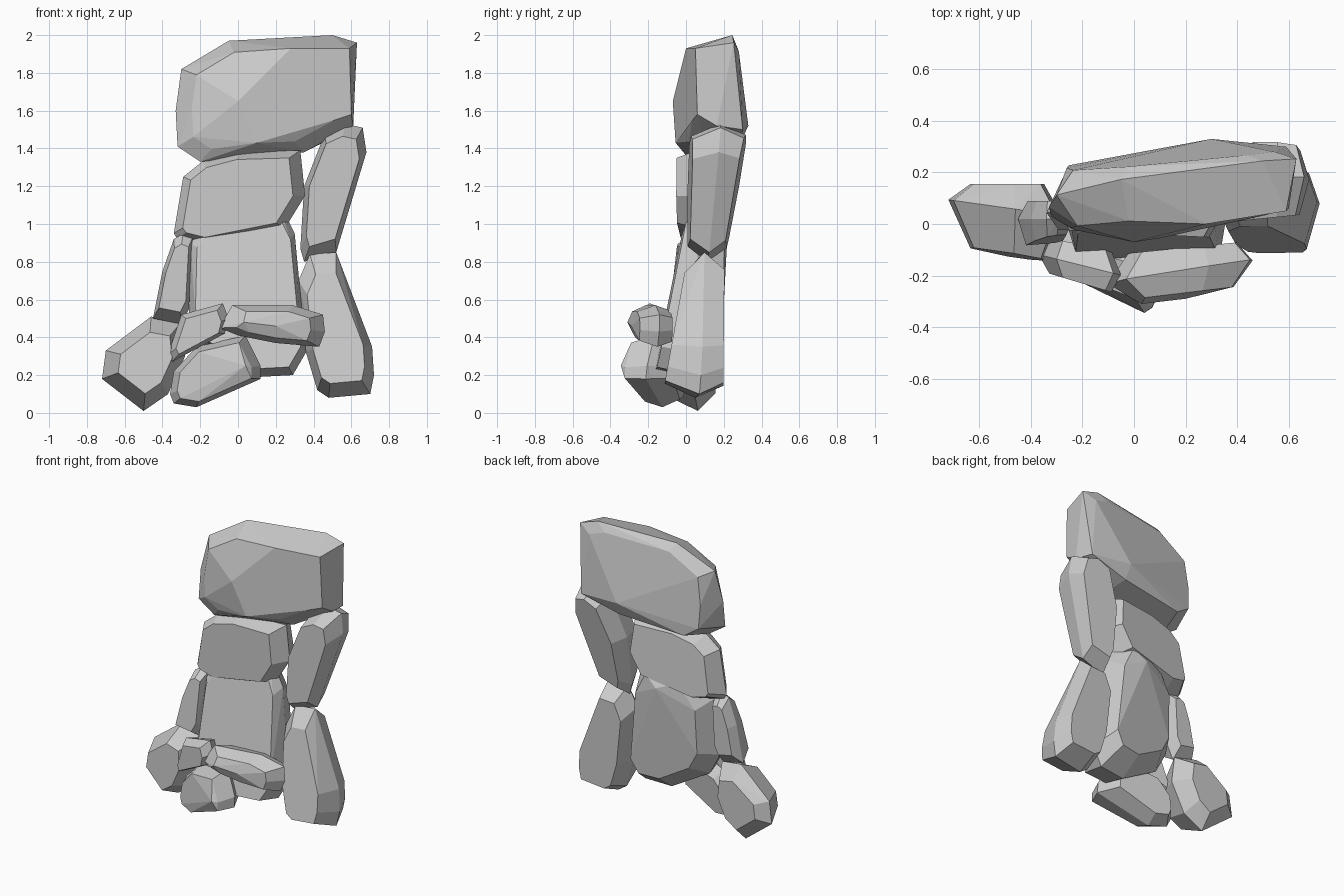
import bpy, bmesh, math


def rock(name, outline, front, middle, back, peaks=()):
    """Convex boulder: a front-view outline repeated on three tilted planes.
    Each plane is (y, slope along x, slope along z, outline scale)."""
    cx = sum(p[0] for p in outline) / len(outline)
    cz = sum(p[1] for p in outline) / len(outline)
    bm = bmesh.new()
    for y, ax, az, s in (front, middle, back):
        for x, z in outline:
            dx, dz = (x - cx) * s, (z - cz) * s
            bm.verts.new((cx + dx, y + ax * dx + az * dz, cz + dz))
    for p in peaks:
        bm.verts.new(p)
    hull = bmesh.ops.convex_hull(bm, input=bm.verts[:])
    loose = {g for g in hull["geom_interior"] + hull["geom_unused"]
             if isinstance(g, bmesh.types.BMVert)}
    bmesh.ops.delete(bm, geom=list(loose), context='VERTS')
    bmesh.ops.dissolve_limit(bm, angle_limit=math.radians(6),
                             verts=bm.verts[:], edges=bm.edges[:])
    bmesh.ops.recalc_face_normals(bm, faces=bm.faces[:])
    mesh = bpy.data.meshes.new(name)
    bm.to_mesh(mesh)
    bm.free()
    obj = bpy.data.objects.new(name, mesh)
    bpy.context.collection.objects.link(obj)


# Large top boulder
rock("top_boulder",
     [(-.33, 1.6), (-.30, 1.82), (-.05, 1.97), (.5, 2.0), (.63, 1.96),
      (.61, 1.52), (.35, 1.38), (-.2, 1.33), (-.32, 1.41)],
     (.01, .07, .04, .8), (.13, .12, .2, 1), (.25, .1, -.06, .84),
     [(0, -.07, 1.65), (.28, .0, 1.93), (.59, .05, 1.93), (.3, .33, 1.52),
      (.59, .3, 1.5), (.6, .06, 1.58), (.1, -.055, 1.43)])

# Torso
rock("chest",
     [(-.34, .95), (-.29, 1.25), (-.19, 1.33), (0, 1.38), (.33, 1.39),
      (.355, 1.15), (.25, .98), (-.2, .89), (-.32, .92)],
     (-.035, -.05, 0, .84), (.05, .02, .0, 1), (.18, .12, -.07, .8))
rock("belly",
     [(-.25, .9), (-.1, 1.12), (.2, 1.15), (.3, .95), (.33, .6), (.36, .32),
      (.29, .2), (.1, .19), (-.18, .35), (-.26, .5)],
     (-.08, .02, .2, .9), (.03, .08, .05, 1), (.17, .14, .04, .75),
     [(.08, .22, .95)])

# Raised-side arm (x positive)
rock("right_upper_arm",
     [(.33, .87), (.35, 1.2), (.46, 1.48), (.57, 1.53), (.66, 1.51),
      (.68, 1.38), (.52, .85), (.35, .8)],
     (.02, .1, .0, .8), (.15, .05, .08, 1), (.27, -.1, .2, .82))
rock("right_forearm",
     [(.32, .7), (.38, .84), (.52, .85), (.71, .35), (.72, .2),
      (.70, .1), (.48, .08), (.42, .12), (.36, .32)],
     (-.07, .0, .18, .76), (.07, .1, .06, 1), (.2, .0, .01, .8))

# Hanging arm (x negative)
rock("left_upper_arm",
     [(-.45, .5), (-.4, .75), (-.34, .92), (-.29, .95), (-.24, .93),
      (-.26, .55), (-.3, .47)],
     (-.06, .1, .08, .75), (.02, 0, 0, 1), (.09, 0, 0, .7))
rock("left_fist",
     [(-.72, .18), (-.70, .33), (-.46, .51), (-.3, .48), (-.28, .3),
      (-.37, .1), (-.5, .01)],
     (-.12, -.18, .05, .65), (.06, -.14, 0, 1), (.155, 0, 0, .65))

# Legs
rock("left_foot",
     [(-.34, .22), (-.22, .35), (.04, .41), (.12, .25), (.12, .18),
      (-.22, .03), (-.34, .05), (-.36, .1)],
     (-.235, -.4, .04, .82), (-.13, -.3, .1, 1), (-.03, -.2, .1, .75),
     [(.04, -.345, .25)])
rock("left_thigh",
     [(-.37, .31), (-.3, .52), (-.08, .58), (-.05, .5), (-.07, .42),
      (-.35, .27)],
     (-.23, -.3, 0, .75), (-.16, -.25, 0, 1), (-.08, -.2, 0, .75))
rock("right_thigh",
     [(-.1, .45), (-.03, .57), (.29, .57), (.45, .52), (.46, .43),
      (.43, .35), (.2, .37), (0, .41)],
     (-.265, .12, 0, .7), (-.18, .16, .05, 1), (-.09, .1, 0, .75),
     [(.2, -.29, .46), (.03, -.31, .48)])
